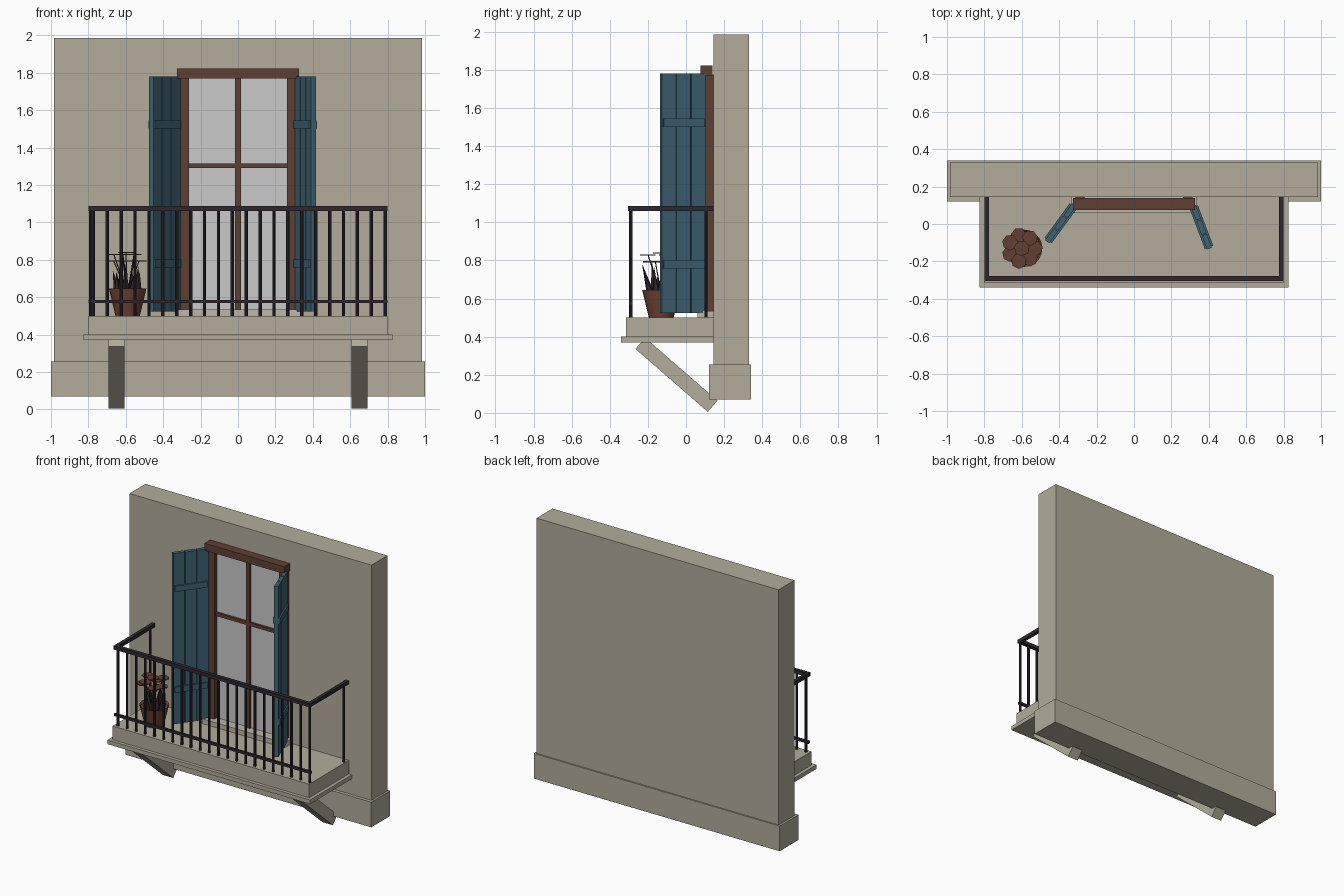
import bpy
import bmesh
import math
import random
from mathutils import Matrix, Vector

default_cube = bpy.data.objects.get("Cube")
if default_cube:
    bpy.data.objects.remove(default_cube, do_unlink=True)

random.seed(4)


def make_material(name, red, green, blue):
    """Flat material from display-space channel values."""
    linear = [((c / 255 + 0.055) / 1.055) ** 2.4 for c in (red, green, blue)]
    material = bpy.data.materials.new(name)
    material.use_nodes = True
    material.diffuse_color = (*linear, 1)
    shader = material.node_tree.nodes["Principled BSDF"]
    shader.inputs["Base Color"].default_value = (*linear, 1)
    shader.inputs["Roughness"].default_value = 0.8
    return material


stone = make_material("warm stone", 178, 172, 154)
sill_stone = make_material("pale sill", 190, 182, 170)
wood = make_material("brown wood", 95, 64, 52)
paint = make_material("blue shutter paint", 63, 100, 117)
iron = make_material("dark iron", 46, 39, 47)
pane = make_material("pale glass", 202, 202, 203)
clay = make_material("terracotta", 112, 68, 50)
foliage = make_material("dark foliage", 48, 38, 42)
petals = make_material("brown blossom", 98, 62, 50)


def finish(name, mesh_builder, material):
    mesh = bpy.data.meshes.new(name)
    mesh_builder.to_mesh(mesh)
    mesh_builder.free()
    mesh.materials.append(material)
    obj = bpy.data.objects.new(name, mesh)
    bpy.context.collection.objects.link(obj)
    return obj


def box(name, center, size, material, turn=None):
    """Cuboid by centre and size, with an optional rotation matrix."""
    bm = bmesh.new()
    bmesh.ops.create_cube(bm, size=1)
    bm.transform(Matrix.Diagonal((*size, 1)))
    if turn:
        bm.transform(turn)
    bm.transform(Matrix.Translation(center))
    return finish(name, bm, material)


def span(name, xs, ys, zs, material):
    """Cuboid by its limits on each axis."""
    center = [sum(pair) / 2 for pair in (xs, ys, zs)]
    size = [pair[1] - pair[0] for pair in (xs, ys, zs)]
    return box(name, center, size, material)


def rod(name, start, end, radius, material, tip=None, sides=8):
    """Straight or tapered rod between two points."""
    start, end = Vector(start), Vector(end)
    axis = end - start
    bm = bmesh.new()
    bmesh.ops.create_cone(bm, cap_ends=True, segments=sides, radius1=radius,
                          radius2=radius if tip is None else tip, depth=axis.length)
    bm.transform(axis.to_track_quat("Z", "Y").to_matrix().to_4x4())
    bm.transform(Matrix.Translation((start + end) / 2))
    return finish(name, bm, material)


# Wall, plinth and balcony slab
WALL = 0.145
span("wall", (-0.985, 0.985), (WALL, 0.33), (0.08, 1.985), stone)
span("wall_plinth", (-1, 1), (0.12, 0.34), (0.07, 0.255), stone)
span("balcony_slab", (-0.8, 0.8), (-0.315, WALL), (0.4, 0.5), stone)
span("slab_moulding", (-0.825, 0.825), (-0.34, WALL), (0.37, 0.4), stone)

# Diagonal brackets under the slab
tilt = Matrix.Rotation(math.radians(-41), 4, "X")
for side, label in ((-1, "right"), (1, "left")):
    box(label + "_bracket", (side * 0.65, -0.05, 0.2), (0.085, 0.503, 0.078), stone, tilt)

# Door frame, glass and glazing bars
for side, label in ((-1, "right"), (1, "left")):
    inner, outer = sorted((side * 0.263, side * 0.312))
    span(label + "_door_jamb", (inner, outer), (0.1, WALL), (0.5, 1.775), wood)
span("door_lintel", (-0.325, 0.325), (0.075, 0.14), (1.77, 1.823), wood)
span("door_threshold", (-0.335, 0.335), (0.06, WALL), (0.5, 0.535), sill_stone)
span("door_glass", (-0.265, 0.265), (0.13, WALL), (0.53, 1.775), pane)
span("glazing_upright", (-0.015, 0.015), (0.115, WALL), (0.53, 1.775), wood)
span("glazing_crossbar", (-0.265, 0.265), (0.115, WALL), (1.29, 1.315), wood)


def shutter(label, hinge, angle):
    """Three planks joined by two battens, swung about a hinge."""
    turn = Matrix.Rotation(angle, 4, "Z")
    width, plank = 0.25, 0.25 / 3

    def place(along, height):
        return Vector((*hinge, height)) + turn @ Vector((along, 0, 0))

    for i in range(3):
        box(label + "_shutter_plank", place(plank * (i + 0.5), 1.152),
            (plank - 0.005, 0.028, 1.255), paint, turn)
    for height in (0.78, 1.522):
        box(label + "_shutter_batten", place(width / 2, height),
            (width - 0.02, 0.048, 0.043), paint, turn)


shutter("right", (-0.318, 0.105), math.atan2(-0.205, -0.15))
shutter("left", (0.316, 0.1), math.atan2(-0.23, 0.087))

# Iron railing
FRONT = -0.29
span("front_top_rail", (-0.8, 0.8), (-0.305, -0.278), (1.06, 1.086), iron)
span("front_lower_rail", (-0.8, 0.8), (-0.3, -0.281), (0.568, 0.585), iron)
for side, label in ((-1, "right"), (1, "left")):
    inner, outer = sorted((side * 0.775, side * 0.8))
    span(label + "_top_rail", (inner, outer), (-0.305, WALL), (1.06, 1.086), iron)
    rod(label + "_wall_post", (side * 0.788, 0.105, 0.5), (side * 0.788, 0.105, 1.07), 0.009, iron)
for i in range(22):
    x = 0.787 - i * 0.0743
    rod("baluster", (x, FRONT, 0.5), (x, FRONT, 1.07), 0.009, iron)

# Flower pot with a recessed top
pot_x, pot_y = -0.59, -0.13
bm = bmesh.new()
bmesh.ops.create_cone(bm, cap_ends=True, segments=20, radius1=0.065, radius2=0.1, depth=0.145)
bm.transform(Matrix.Translation((pot_x, pot_y, 0.5725)))
bm.faces.ensure_lookup_table()
top = max(bm.faces, key=lambda f: f.calc_center_median().z)
bmesh.ops.inset_region(bm, faces=[top], thickness=0.01)
bmesh.ops.translate(bm, verts=top.verts, vec=(0, 0, -0.015))
pot = finish("flower_pot", bm, clay)
bpy.context.view_layer.objects.active = pot
pot.select_set(True)
bpy.ops.object.shade_smooth_by_angle()
pot.select_set(False)

# Pointed leaves leaning outwards
for i in range(11):
    angle = i * math.tau / 11
    reach = random.uniform(0.05, 0.11)
    c, s = math.cos(angle), math.sin(angle)
    rod("pointed_leaf", (pot_x + 0.055 * c, pot_y + 0.055 * s, 0.62),
        (pot_x + reach * c, pot_y + reach * s, random.uniform(0.72, 0.79)),
        0.021, foliage, tip=0.001, sides=4)

# Flat blossoms on thin stems
for i in range(8):
    angle = i * math.tau / 7
    reach = 0 if i == 7 else 0.07
    x, y = pot_x - 0.01 + reach * math.cos(angle), pot_y + reach * math.sin(angle)
    z = 0.835 if i == 7 else (0.79, 0.825)[i % 2]
    rod("blossom_stem", (pot_x, pot_y, 0.62), (x, y, z), 0.003, foliage, sides=5)
    rod("blossom", (x, y, z), (x, y, z + 0.006), 0.042, petals, sides=7)
